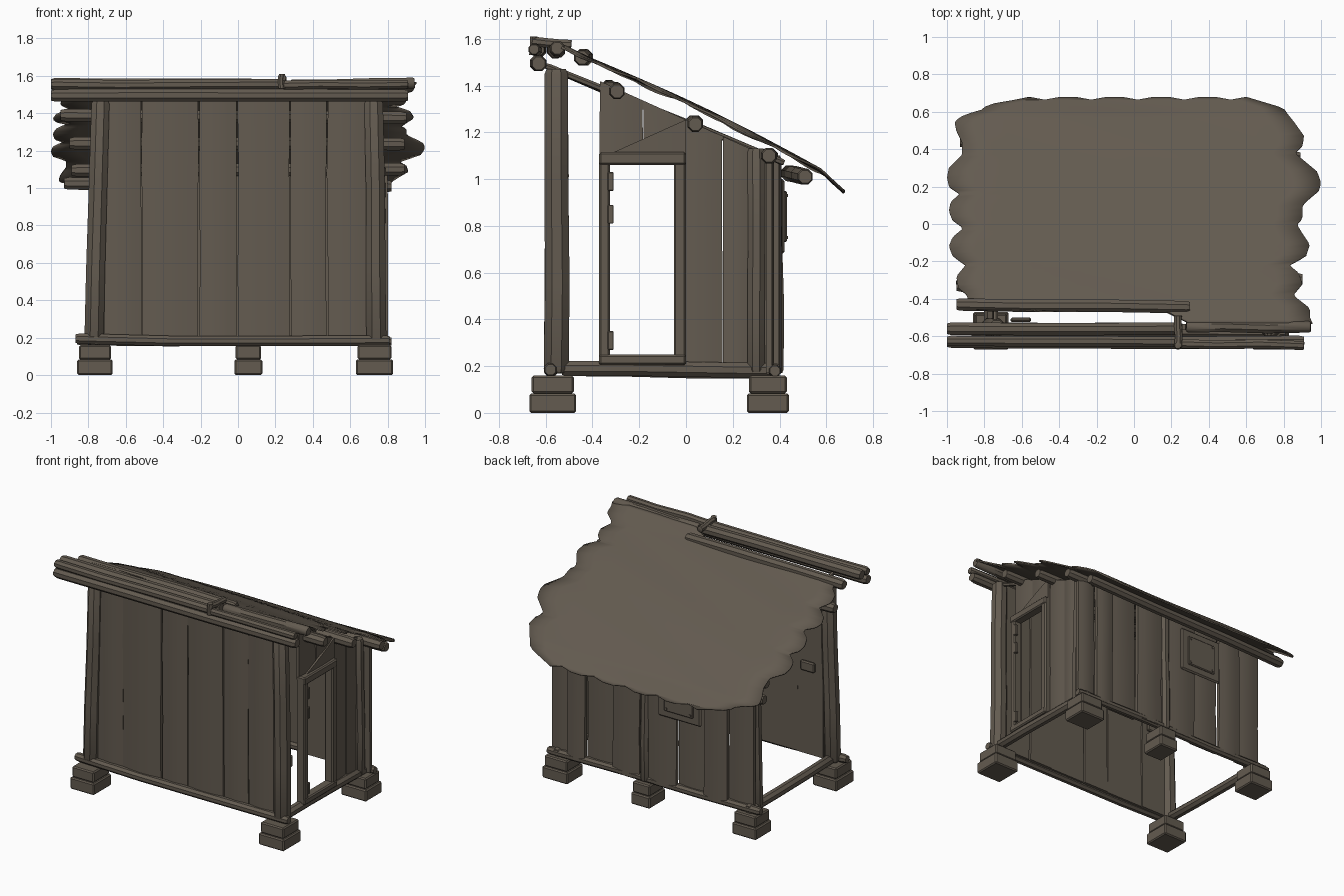
import bpy, bmesh, math, random
from mathutils import Vector

if "Cube" in bpy.data.objects:
    bpy.data.objects.remove(bpy.data.objects["Cube"])
random.seed(4)

mat = bpy.data.materials.new("weathered brown wood")
mat.diffuse_color = (0.125, 0.104, 0.080, 1)
mat.use_nodes = True
mat.node_tree.nodes["Principled BSDF"].inputs["Base Color"].default_value = mat.diffuse_color


def finish(name, bm, angle=40):
    bmesh.ops.recalc_face_normals(bm, faces=bm.faces)
    me = bpy.data.meshes.new(name)
    bm.to_mesh(me)
    bm.free()
    me.materials.append(mat)
    ob = bpy.data.objects.new(name, me)
    bpy.context.scene.collection.objects.link(ob)
    bpy.ops.object.select_all(action='DESELECT')
    ob.select_set(True)
    bpy.context.view_layer.objects.active = ob
    bpy.ops.object.shade_smooth_by_angle(angle=math.radians(angle))
    return ob


def loft(bm, rings):
    """Skin closed rings of points and cap both ends."""
    vs = [[bm.verts.new(p) for p in r] for r in rings]
    n = len(vs[0])
    for a, b in zip(vs, vs[1:]):
        for i in range(n):
            bm.faces.new((a[i], a[(i + 1) % n], b[(i + 1) % n], b[i]))
    bm.faces.new(vs[0])
    bm.faces.new(vs[-1])


def log(name, p, q, r, r2=None, sides=8, wob=0.005):
    """Slightly crooked round timber."""
    p, q = Vector(p), Vector(q)
    r2 = r2 or r
    d = (q - p).normalized()
    u = d.orthogonal().normalized()
    w = d.cross(u)
    rings = []
    for k, t in enumerate((0, 0.015, 0.3, 0.65, 0.985, 1)):
        rad = (r + (r2 - r) * t) * (0.82 if k in (0, 5) else 1)
        c = p.lerp(q, t)
        if k in (2, 3):
            c = c + u * random.uniform(-wob, wob) + w * random.uniform(-wob, wob)
        rings.append([c + rad * (u * math.cos(2 * math.pi * (i + .5) / sides)
                      + w * math.sin(2 * math.pi * (i + .5) / sides)) for i in range(sides)])
    bm = bmesh.new()
    loft(bm, rings)
    return finish(name, bm)


def plank(name, axis, depth, a, b, zlo, zhi, out, thick=0.03, jit=0.004):
    """Upright board with a bulged outer face; axis is its width direction."""
    bm = bmesh.new()
    rings = []
    for t in (0, 0.35, 0.7, 1):
        ja, jb = random.uniform(-jit, jit), random.uniform(-jit, jit)
        ring = []
        for s, o in ((0, -.5), (0, .2), (.25, .42), (.5, .5), (.75, .42), (1, .2), (1, -.5)):
            h = a + ja + (b + jb - a - ja) * s
            z = zlo(h) + (zhi(h) - zlo(h)) * t
            dd = depth + out * o * thick
            ring.append((h, dd, z) if axis == 'x' else (dd, h, z))
        rings.append(ring)
    loft(bm, rings)
    return finish(name, bm, 50)


def box(name, x, y, z, bev=0.008):
    bm = bmesh.new()
    bmesh.ops.create_cube(bm, size=1)
    for v in bm.verts:
        for i, (lo, hi) in enumerate((x, y, z)):
            v.co[i] = (lo + hi) / 2 + v.co[i] * (hi - lo)
    if bev:
        bmesh.ops.bevel(bm, geom=bm.edges[:], offset=bev, segments=1, affect='EDGES')
    return finish(name, bm, 30)


def const(v):
    return lambda h: v


# stone piers, two stacked blocks each
for nm, px, py, w in (("front_left", -.765, -.57, .095), ("front_right", .73, -.57, .1),
                      ("back_left", -.765, .35, .095), ("back_right", .73, .35, .1),
                      ("back_middle", .055, .35, .075)):
    d = .1 if py < 0 else .09
    box("pier_lower_" + nm, (px - w, px + w), (py - d, py + d), (0, .083))
    box("pier_upper_" + nm, (px - w * .9, px + w * .9), (py - d * .9, py + d * .9), (.083, .16))

# sill beams
log("sill_front", (-.87, -.58, .195), (.81, -.58, .185), .03, wob=.01)
log("sill_back", (-.86, .38, .185), (.82, .38, .18), .028)
log("sill_right", (.745, -.53, .19), (.745, .4, .18), .035)
log("sill_left", (-.77, -.53, .19), (-.77, .4, .18), .035)

# corner and middle posts
log("post_front_right", (.74, -.555, .17), (.725, -.555, 1.47), .058, .054)
log("post_front_left", (-.77, -.555, .17), (-.735, -.555, 1.47), .056, .052)
log("post_back_right", (.745, .3, .17), (.735, .3, 1.13), .04)
log("post_back_left", (-.77, .3, .17), (-.75, .3, 1.13), .042)
log("post_back_middle", (.05, .385, .17), (.05, .375, 1.1), .035)

# front wall boards
xs = (-.72, -.515, -.21, -.003, .28, .475, .69)
for i, (a, b) in enumerate(zip(xs, xs[1:])):
    plank(f"front_board_{i}", 'x', -.55 - .006 * (i % 2), a + .003, b - .003,
          const(.18), const(1.47), -1, .045)
box("front_inner_patch", (-.66, -.55), (-.525, -.5), (.78, .85))

# back wall boards
xs = (-.79, -.6, -.42, -.2, .02, .09, .3, .52, .66, .8)
for i, (a, b) in enumerate(zip(xs, xs[1:])):
    plank(f"back_board_{i}", 'x', .36 + .03 * (i % 2), a, b,
          const(.17), const(1.1 - .025 * (i % 2)), 1, .035)

# right wall boards, cut to the roof slope
def slope(y):
    return 1.42 - .45 * (y + .37)

for i, (a, b, lo) in enumerate(((-.37, -.185, 1.09), (-.183, 0, 1.09),
                                (-.01, .155, .19), (.157, .275, .19), (.31, .36, .19))):
    plank(f"right_board_{i}", 'y', .735 + .006 * (i % 2), a, b, const(lo), slope, 1, .03, .002)
plank("right_brace_board", 'y', .758, -.31, 0,
      lambda y: 1.10, lambda y: 1.115 + .45 * (y + .31), 1, .015, 0)

# door frame and hinges
box("door_jamb_front", (.72, .785), (-.372, -.325), (.21, 1.11))
box("door_jamb_back", (.72, .785), (-.052, 0), (.21, 1.11))
box("door_head", (.722, .79), (-.372, 0), (1.06, 1.115))
box("door_threshold", (.722, .79), (-.372, 0), (.205, .25))
for i, z in enumerate((.31, .85, .99)):
    box(f"door_hinge_{i}", (.765, .79), (-.335, -.31), (z - .04, z + .04), .003)

# window hatch on the back wall
box("window_frame", (-.41, -.07), (.4, .422), (.68, 1.0), .01)
box("window_shutter", (-.355, -.125), (.415, .432), (.73, .95), .006)
for i, (x, z) in enumerate(((-.335, .75), (-.145, .75), (-.335, .93), (-.145, .93))):
    box(f"window_nail_{i}", (x - .007, x + .007), (.43, .436), (z - .007, z + .007), 0)

# rafters and purlins
for nm, x in (("left", -.74), ("right", .725)):
    log("rafter_" + nm, (x, -.6, 1.485), (x, .42, 1.07), .014, sides=6)
log("purlin_upper", (-.95, -.33, 1.39), (.9, -.295, 1.375), .036)
log("purlin_middle", (-.9, .03, 1.24), (.89, .04, 1.235), .036)
log("purlin_lower", (-.89, .355, 1.095), (.89, .355, 1.1), .036)
log("eave_pole", (-.93, .44, 1.025), (.82, .51, 1.01), .036)

# ridge poles on the front edge
log("ridge_pole_front", (-1, -.63, 1.495), (.91, -.63, 1.495), .036)
log("ridge_pole_front_top", (-1, -.625, 1.555), (.24, -.63, 1.555), .03)
log("ridge_pole_front_top_right", (.24, -.64, 1.55), (.91, -.65, 1.555), .026)
log("ridge_pole_left", (-1, -.56, 1.555), (.26, -.56, 1.55), .036)
log("ridge_pole_right", (.28, -.55, 1.55), (.945, -.55, 1.56), .033)
log("ridge_pole_back", (-.95, -.43, 1.52), (.3, -.445, 1.52), .036)
log("ridge_tie_top", (.235, -.49, 1.575), (.235, -.66, 1.59), .022)
log("ridge_tie_front", (.235, -.655, 1.53), (.235, -.65, 1.61), .018)

# thatch sheet with scalloped leaf edges: (y, x) points down each side
left = ((-.54, .89), (-.38, .89), (-.34, .94), (-.28, .95), (-.22, .90), (-.17, .97), (-.12, .99),
        (-.07, .97), (-.02, .91), (.02, .97), (.07, .99), (.12, .98), (.16, .93), (.2, .99),
        (.25, 1.0), (.3, .99), (.37, .92), (.44, .92), (.5, .95), (.55, .96), (.59, .9),
        (.6, .83), (.64, .78), (.66, .66), (.68, .56))
right = ((-.54, .96), (-.5, .94), (-.45, .94), (-.38, .85), (-.32, .9), (-.26, .88), (-.22, .83),
         (-.17, .92), (-.11, .94), (-.05, .9), (0, .87), (.03, .9), (.1, .9), (.13, .93),
         (.18, .99), (.22, 1.0), (.28, .98), (.33, .92), (.38, .86), (.42, .9), (.47, .91),
         (.54, .86), (.59, .82), (.62, .8), (.65, .7), (.68, .6))


def edge(tab, y):
    for (y0, x0), (y1, x1) in zip(tab, tab[1:]):
        if y <= y1:
            return x0 + (x1 - x0) * (y - y0) / (y1 - y0)
    return tab[-1][1]


def roof_z(x, y):
    z = 1.517 - .485 * (y + .41) + .022 * math.sin(math.pi * max(0, min(1, (y + .41) / 1.05)))
    z -= .4 * max(0, y - .58)                       # drooping eave
    return z - .12 * max(0, abs(x) - .86) + .004 * math.sin(17 * y + 5 * x)


bm = bmesh.new()
rows, cols, grid = 70, 14, []
for j in range(rows + 1):
    row = []
    for i in range(cols + 1):
        y = -.53 + 1.21 * j / rows
        s = i / cols
        x = -edge(left, y) * (1 - s) + edge(right, y) * s
        if j == rows:
            y -= .015 * (i % 3 == 1)
        if x < .25:
            y = max(y, -.46)
        row.append(bm.verts.new((x, y, roof_z(x, y))))
    grid.append(row)
for a, b in zip(grid, grid[1:]):
    for i in range(cols):
        bm.faces.new((a[i], a[i + 1], b[i + 1], b[i]))
bmesh.ops.remove_doubles(bm, verts=bm.verts[:], dist=.0005)
roof = finish("thatch_roof", bm)
mod = roof.modifiers.new("thickness", 'SOLIDIFY')
mod.thickness = .01
